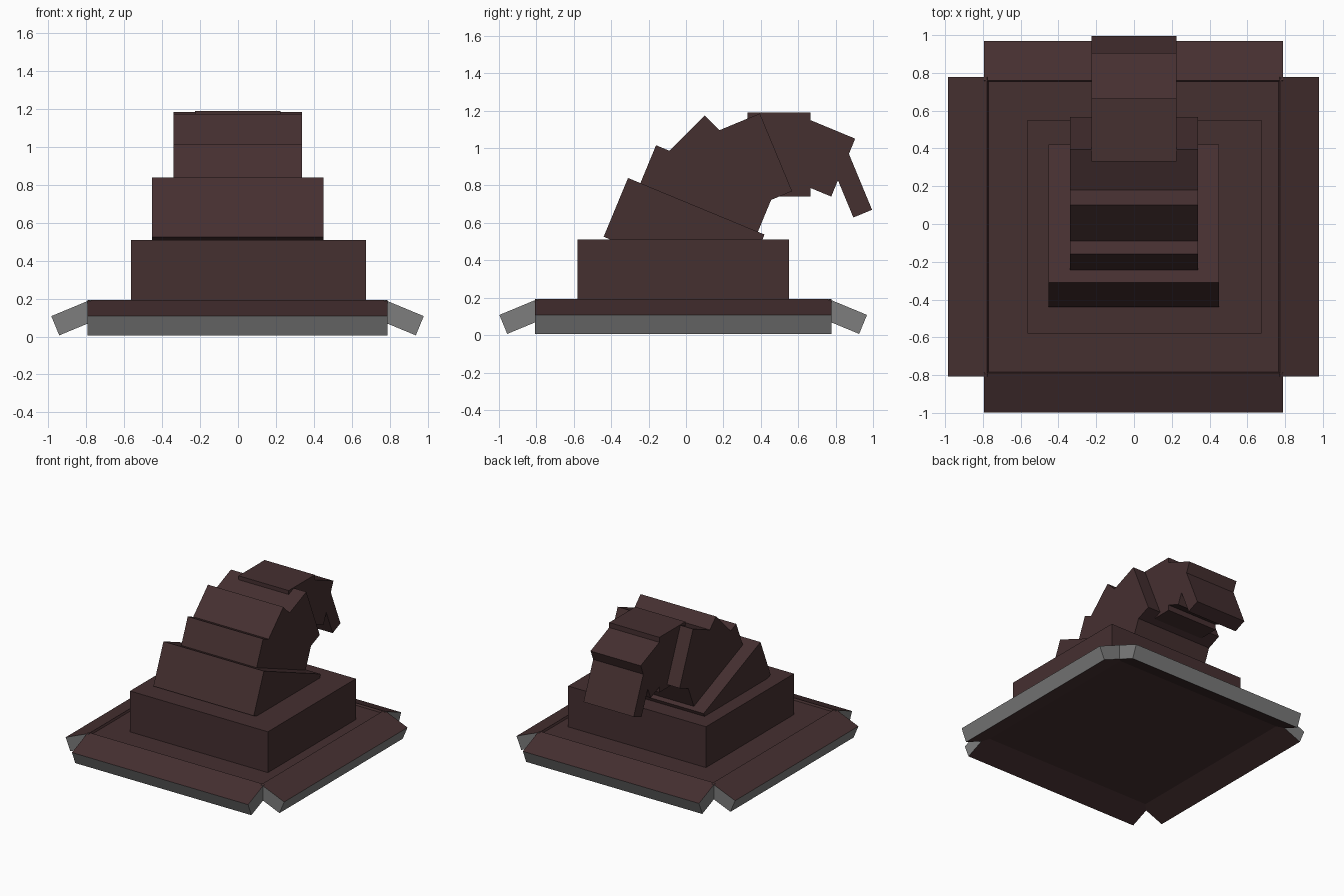
import bpy, bmesh, math
from mathutils import Matrix, Vector

if "Cube" in bpy.data.objects:
    bpy.data.objects.remove(bpy.data.objects["Cube"])


def material(name, rgb):
    m = bpy.data.materials.new(name)
    m.diffuse_color = (*rgb, 1)
    m.use_nodes = True
    m.node_tree.nodes["Principled BSDF"].inputs["Base Color"].default_value = m.diffuse_color
    return m


BROWN = material("dark brown cloth", (0.060, 0.029, 0.030))
GRAY = material("gray brim edge", (0.205, 0.205, 0.205))


def tilted_box(name, x0, x1, corner, tilt, length, height, gray_rim=False,
               matrix=Matrix()):
    """Box between x0 and x1; corner is its top front (y, z) point and
    tilt is how far the top leans down towards +y."""
    a = math.radians(tilt)
    along = Vector((0, math.cos(a), -math.sin(a)))
    down = Vector((0, -math.sin(a), -math.cos(a)))
    p = Vector((0, *corner))
    ring = [p, p + along * length, p + along * length + down * height,
            p + down * height]
    bm = bmesh.new()
    ends = [[bm.verts.new(q + Vector((x, 0, 0))) for q in ring]
            for x in (x0, x1)]
    bm.faces.new(ends[0])
    bm.faces.new(ends[1][::-1])
    for i in range(4):
        j = (i + 1) % 4
        bm.faces.new((ends[0][i], ends[0][j], ends[1][j], ends[1][i]))
    bmesh.ops.recalc_face_normals(bm, faces=bm.faces)
    # Outer and side edges of the brim flaps are gray
    if gray_rim:
        for f in bm.faces:
            f.normal_update()
            if f.normal.dot(along) > 0.9 or abs(f.normal.x) > 0.9:
                f.material_index = 1
    bm.transform(matrix)
    mesh = bpy.data.meshes.new(name)
    bm.to_mesh(mesh)
    bm.free()
    mesh.materials.append(BROWN)
    if gray_rim:
        mesh.materials.append(GRAY)
    obj = bpy.data.objects.new(name, mesh)
    bpy.context.collection.objects.link(obj)
    return obj


# Brim: flat centre with four drooping flaps
tilted_box("brim_centre", -0.78, 0.775, (-0.795, 0.178), 0, 1.56, 0.092)
for k, side in enumerate(("back", "left", "front", "right")):
    turn = (Matrix.Translation((-0.0025, -0.015, 0))
            @ Matrix.Rotation(k * math.pi / 2, 4, "Z"))
    tilted_box("brim_flap_" + side, -0.792, 0.792, (0.775, 0.194), 22.5,
               0.225, 0.11, True, turn)

# Crown: stacked blocks curling backwards into a hanging tip
# name, x0, x1, top front corner (y, z), tilt, length, height
crown = [
    ("crown_base", -0.565, 0.675, (-0.58, 0.51), 0, 1.13, 0.35),
    ("crown_lower", -0.453, 0.45, (-0.31, 0.84), 22.5, 0.79, 0.34),
    ("crown_middle", -0.34, 0.338, (-0.16, 1.015), 22.5, 0.68, 0.30),
    ("crown_bend", -0.34, 0.338, (0.10, 1.175), 45, 0.54, 0.33),
    ("crown_upper", -0.34, 0.338, (0.395, 1.185), 67.5, 0.45, 0.30),
    ("tip_base", -0.226, 0.225, (0.33, 1.19), 0, 0.335, 0.448),
    ("tip_bend", -0.226, 0.225, (0.572, 1.188), 22.5, 0.36, 0.335),
    ("tip_end", -0.226, 0.225, (0.834, 1.058), 67.5, 0.42, 0.108),
]
for part in crown:
    tilted_box(*part)
